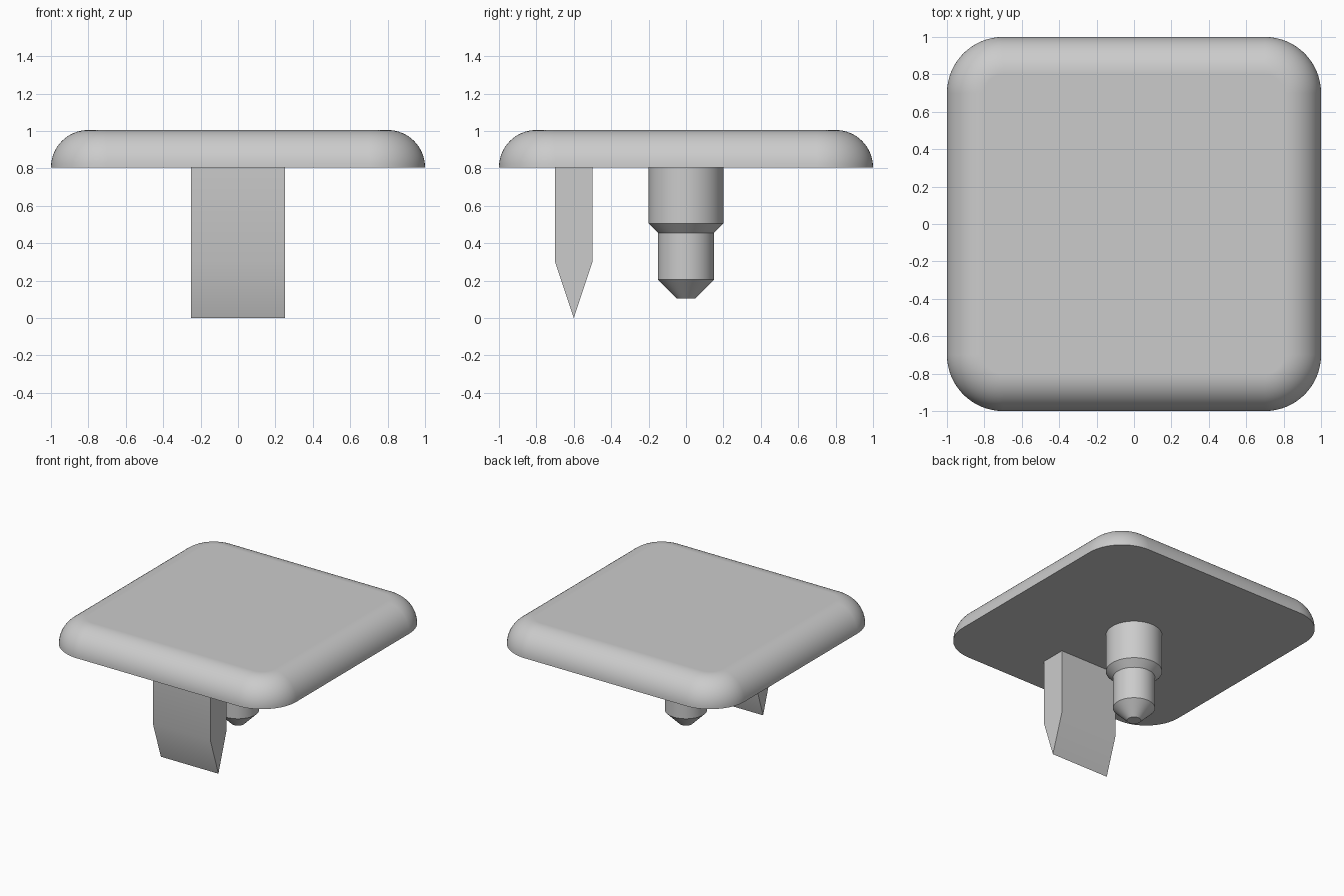
import bpy, bmesh
from math import sin, cos, pi, radians

if "Cube" in bpy.data.objects:
    bpy.data.objects.remove(bpy.data.objects["Cube"])

GREY = (0.6, 0.6, 0.6, 1)
grey = bpy.data.materials.new("plain grey")
grey.use_nodes = True
grey.diffuse_color = GREY
grey.node_tree.nodes["Principled BSDF"].inputs["Base Color"].default_value = GREY


def loft(name, rings):
    """Skin a stack of equal-sized point rings and cap both ends."""
    bm = bmesh.new()
    loops = [[bm.verts.new(p) for p in ring] for ring in rings]
    n = len(loops[0])
    for a, b in zip(loops, loops[1:]):
        for i in range(n):
            j = (i + 1) % n
            bm.faces.new((a[i], a[j], b[j], b[i]))
    bm.faces.new(loops[0])
    bm.faces.new(loops[-1])
    bmesh.ops.recalc_face_normals(bm, faces=bm.faces)
    mesh = bpy.data.meshes.new(name)
    bm.to_mesh(mesh)
    bm.free()
    mesh.materials.append(grey)
    obj = bpy.data.objects.new(name, mesh)
    bpy.context.collection.objects.link(obj)
    bpy.ops.object.select_all(action='DESELECT')
    obj.select_set(True)
    bpy.context.view_layer.objects.active = obj
    bpy.ops.object.shade_smooth_by_angle(angle=radians(30))
    # Keep the flat areas evenly shaded beside the rounded ones
    normals = obj.modifiers.new("even_normals", 'WEIGHTED_NORMAL')
    normals.keep_sharp = True
    return obj


def rounded_square(half, radius, z, steps=16):
    points = []
    for q, (sx, sy) in enumerate([(1, 1), (-1, 1), (-1, -1), (1, -1)]):
        for k in range(steps + 1):
            a = (q + k / steps) * pi / 2
            points.append((sx * (half - radius) + radius * cos(a),
                           sy * (half - radius) + radius * sin(a), z))
    return points


def circle(radius, z, sides=64):
    return [(radius * cos(2 * pi * i / sides),
             radius * sin(2 * pi * i / sides), z) for i in range(sides)]


# Square top plate with rounded corners and a quarter-round upper edge
BASE, FILLET, CORNER = 0.805, 0.2, 0.3
plate_rings = []
for k in range(17):
    a = k / 16 * pi / 2
    inset = FILLET * (1 - cos(a))
    plate_rings.append(rounded_square(1 - inset, CORNER - inset,
                                      BASE + FILLET * sin(a)))
loft("top_plate", plate_rings)

# Stepped round pin with a blunt tip
pin_profile = [(0.2, BASE), (0.2, 0.505), (0.15, 0.455), (0.15, 0.205), (0.05, 0.105)]
loft("stepped_pin", [circle(r, z) for r, z in pin_profile])

# Flat blade with a pointed lower edge
blade_profile = [(-0.7, BASE), (-0.7, 0.3), (-0.6, 0), (-0.5, 0.3), (-0.5, BASE)]
loft("blade", [[(x, y, z) for y, z in blade_profile] for x in (-0.25, 0.25)])
